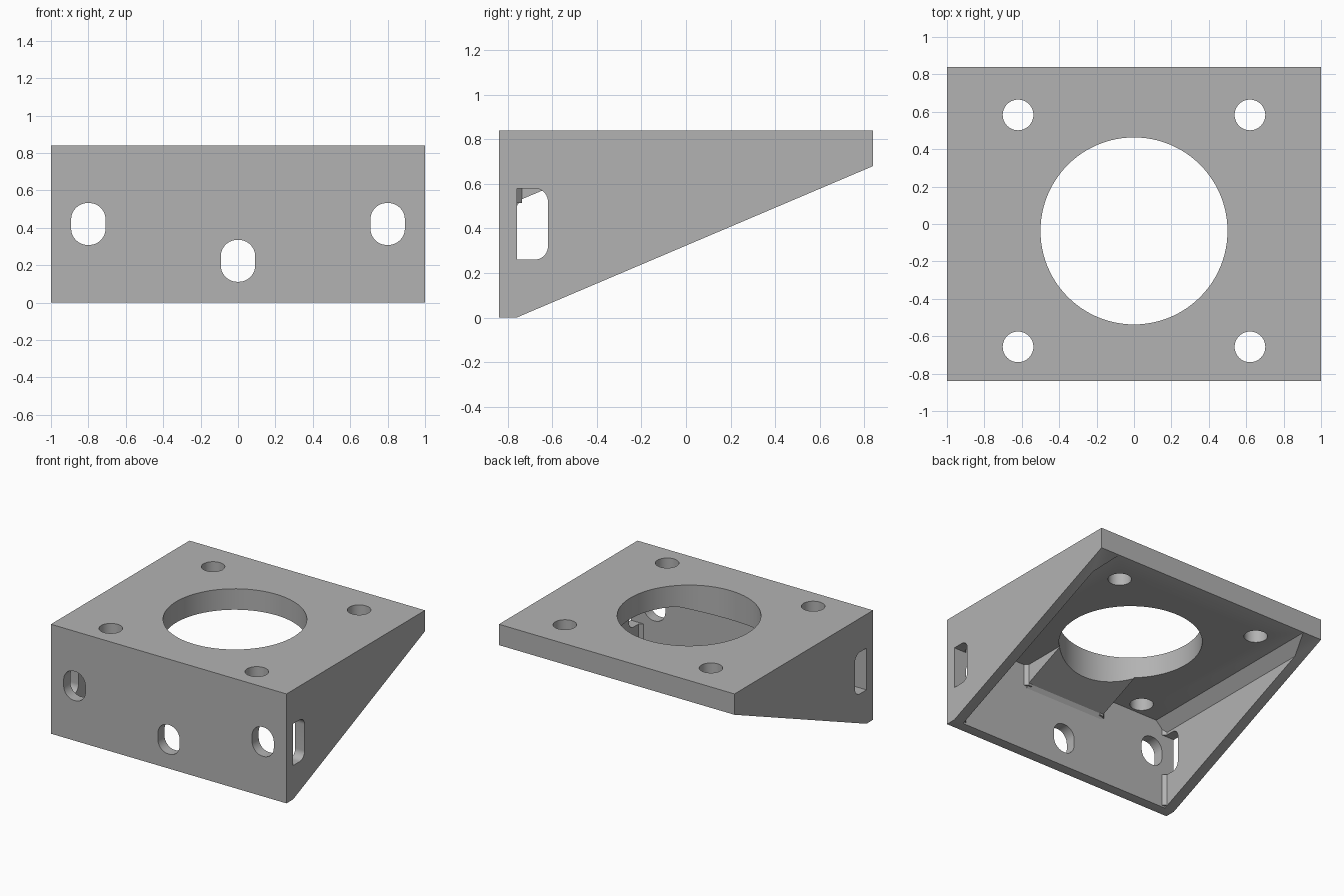
import bpy, bmesh, math
from mathutils import Vector

cube = bpy.data.objects.get("Cube")
if cube:
    bpy.data.objects.remove(cube, do_unlink=True)

grey = bpy.data.materials.new("plain_grey")
grey.use_nodes = True
colour = (0.45, 0.45, 0.45, 1)
grey.diffuse_color = colour
grey.node_tree.nodes["Principled BSDF"].inputs["Base Color"].default_value = colour


def prism(name, points, axis, start, end):
    """Extrude a 2D outline along x (y,z), y (x,z) or z (x,y)."""
    place = {"x": lambda p: (start, *p),
             "y": lambda p: (p[0], start, p[1]),
             "z": lambda p: (*p, start)}[axis]
    bm = bmesh.new()
    face = bm.faces.new([bm.verts.new(place(p)) for p in points])
    out = bmesh.ops.extrude_face_region(bm, geom=[face])
    move = Vector([end - start if a == axis else 0 for a in "xyz"])
    bmesh.ops.translate(bm, vec=move,
                        verts=[v for v in out["geom"] if isinstance(v, bmesh.types.BMVert)])
    bmesh.ops.recalc_face_normals(bm, faces=bm.faces[:])
    mesh = bpy.data.meshes.new(name)
    bm.to_mesh(mesh)
    bm.free()
    mesh.materials.append(grey)
    obj = bpy.data.objects.new(name, mesh)
    bpy.context.collection.objects.link(obj)
    return obj


def rounded(cx, cy, w, h, r, steps=12):
    """Rounded rectangle outline; a circle when r is half of both sizes."""
    pts = []
    for q, (sx, sy) in enumerate([(1, 1), (-1, 1), (-1, -1), (1, -1)]):
        for i in range(steps + 1):
            a = math.pi / 2 * (q + i / steps)
            p = (cx + sx * (w / 2 - r) + r * math.cos(a),
                 cy + sy * (h / 2 - r) + r * math.sin(a))
            if not pts or math.dist(p, pts[-1]) > 1e-4:
                pts.append(p)
    if math.dist(pts[0], pts[-1]) < 1e-4:
        pts.pop()
    return pts


def combine(target, tool, operation):
    """Apply a boolean and remove the tool."""
    mod = target.modifiers.new("combine", "BOOLEAN")
    mod.operation = operation
    mod.solver = "EXACT"
    mod.object = tool
    bpy.context.view_layer.objects.active = target
    bpy.ops.object.modifier_apply(modifier=mod.name)
    bpy.data.objects.remove(tool, do_unlink=True)


# Wedge-shaped body
bracket = prism("mounting_bracket",
                [(-.84, 0), (-.76, 0), (.84, .68), (.84, .84), (-.84, .84)], "x", -1, 1)

# Hollow underside with chamfers between plate and side walls
half = [(.92, -.1), (.92, .6), (.84, .679)]
cavity = prism("cavity", half + [(-x, z) for x, z in reversed(half)], "y", -.76, 1)
combine(bracket, cavity, "DIFFERENCE")

# Sloped boss between the front wall and the large hole
boss = prism("boss", [(-.8, .5), (-.76, .5), (-.74, .53), (-.385, .681),
                      (-.385, .72), (-.8, .72)], "x", -.34, .34)
combine(bracket, boss, "UNION")

# Small vertical corner fillets
for s in (-1, 1):
    for x0, direction, bottom, top in ((.92, -1, .014, .72), (.34, 1, .515, .72)):
        d = direction
        outline = [(s * (x0 - d * .03), -.79), (s * (x0 + d * .025), -.79),
                   (s * (x0 + d * .025), -.76), (s * x0, -.737),
                   (s * (x0 - d * .03), -.737)]
        combine(bracket, prism("fillet", outline, "z", bottom, top), "UNION")

# Large opening and four screw holes through the plate
combine(bracket, prism("opening", rounded(0, -.037, 1, 1, .5, 24), "z", .3, 1), "DIFFERENCE")
for x in (-.62, .62):
    for y in (-.657, .583):
        hole = prism("screw_hole", rounded(x, y, .164, .164, .082), "z", .55, 1)
        combine(bracket, hole, "DIFFERENCE")

# Slots in the front wall
for x, z in ((-.8, .42), (0, .223), (.8, .42)):
    slot = prism("front_slot", rounded(x, z, .184, .224, .088), "y", -1, -.7)
    combine(bracket, slot, "DIFFERENCE")

# Side slots, square against the front wall and rounded at the back
side = [(max(y, -.76), z) for y, z in rounded(-.72, .42, .2, .32, .06)]
side = [p for i, p in enumerate(side) if p != side[i - 1] and
        not (p[0] == -.76 and abs(p[1] - .42) < .159)]
side = [(y, z) for y, z in side if y > -.7599]
order = sorted(side, key=lambda p: math.atan2(p[1] - .42, p[0] + .7))
side = [(-.76, .26)] + order + [(-.76, .58)]
for s in (-1, 1):
    combine(bracket, prism("side_slot", side, "x", s * .85, s * 1.1), "DIFFERENCE")

# Smooth the round walls, keep edges sharp
bpy.ops.object.select_all(action="DESELECT")
bracket.select_set(True)
bpy.context.view_layer.objects.active = bracket
bpy.ops.object.shade_smooth_by_angle(angle=math.radians(25))
